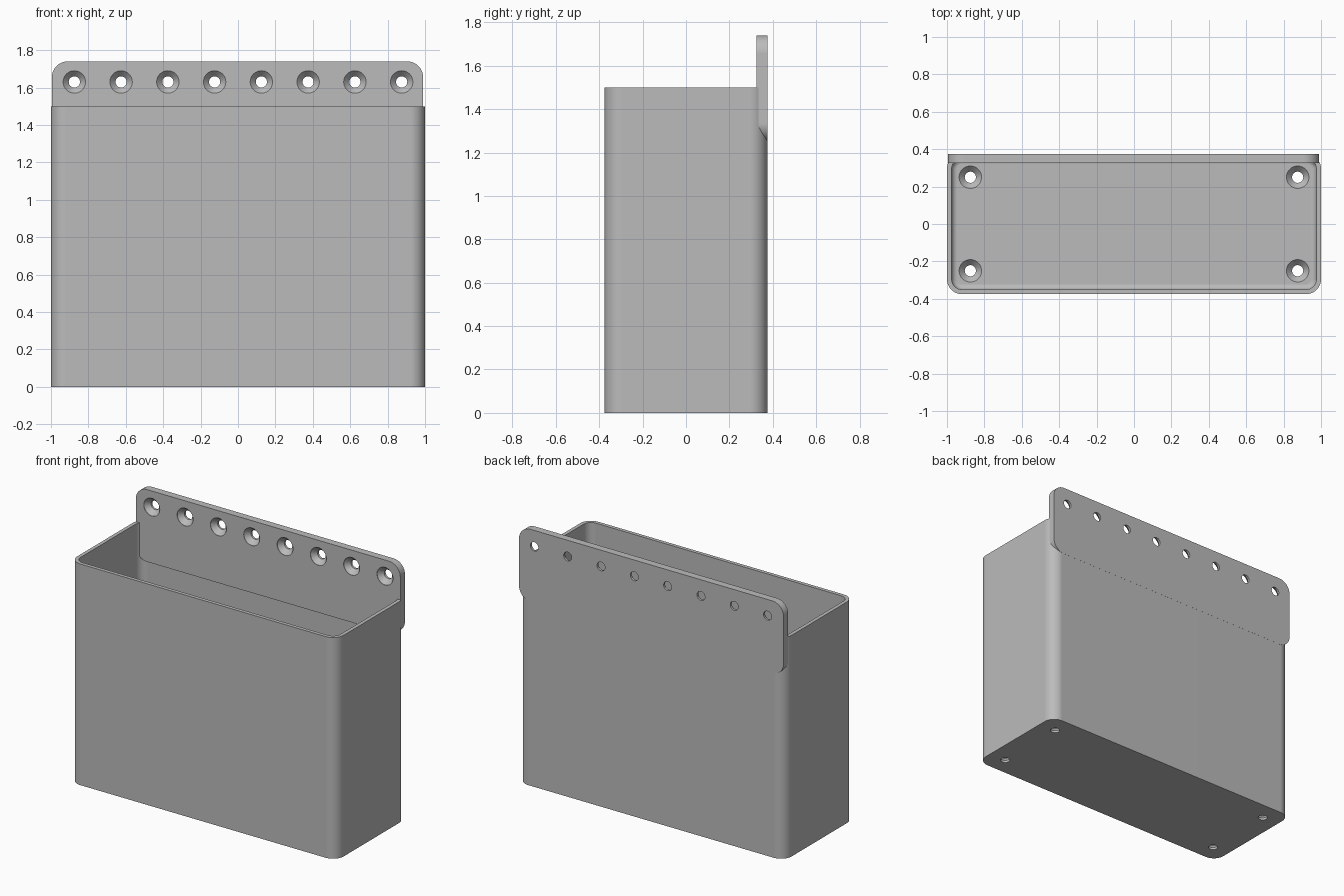
import bpy, bmesh
from math import pi, sin, cos
from mathutils import Matrix, Vector

cube = bpy.data.objects.get("Cube")
if cube:
    bpy.data.objects.remove(cube, do_unlink=True)

grey = bpy.data.materials.new("plain grey")
grey.use_nodes = True
grey.diffuse_color = (0.5, 0.5, 0.5, 1)
grey.node_tree.nodes["Principled BSDF"].inputs["Base Color"].default_value = (0.5, 0.5, 0.5, 1)

UPRIGHT = Matrix.Rotation(pi / 2, 4, "X")   # local z turns to the front
WALL, FLOOR, PLATE = 0.025, 0.05, 0.05


def rounded_rect(hx, hy, r, z, steps=10):
    """Ring of points around a rounded rectangle at height z."""
    ring = []
    for k, (sx, sy) in enumerate([(1, 1), (-1, 1), (-1, -1), (1, -1)]):
        for i in range(steps + 1):
            a = (k + i / steps) * pi / 2
            ring.append(Vector((sx * (hx - r) + r * cos(a), sy * (hy - r) + r * sin(a), z)))
    return ring


def circle(r, z, sides=40):
    return [Vector((r * cos(2 * pi * i / sides), r * sin(2 * pi * i / sides), z)) for i in range(sides)]


def loft(bm, rings, matrix=Matrix()):
    """Skin a stack of rings and cap both ends."""
    rows = [[bm.verts.new(matrix @ p) for p in ring] for ring in rings]
    n = len(rows[0])
    for low, high in zip(rows, rows[1:]):
        for i in range(n):
            j = (i + 1) % n
            bm.faces.new((low[i], low[j], high[j], high[i]))
    bm.faces.new(rows[0][::-1])
    bm.faces.new(rows[-1])


def finish(bm, name):
    bmesh.ops.recalc_face_normals(bm, faces=bm.faces)
    mesh = bpy.data.meshes.new(name)
    bm.to_mesh(mesh)
    bm.free()
    mesh.materials.append(grey)
    obj = bpy.data.objects.new(name, mesh)
    bpy.context.collection.objects.link(obj)
    return obj


def drill(obj, placements, depth):
    """Cut countersunk screw holes, wide end along local +z."""
    bm = bmesh.new()
    profile = [(0.03, -0.02), (0.03, depth * 0.3), (0.06, depth * 0.95), (0.06, depth + 0.02)]
    for m in placements:
        loft(bm, [circle(r, z) for r, z in profile], m)
    cutter = finish(bm, obj.name + "_drill")
    cutter.hide_render = True
    mod = obj.modifiers.new("screw holes", "BOOLEAN")
    mod.operation, mod.solver, mod.object = "DIFFERENCE", "EXACT", cutter
    bpy.ops.object.select_all(action="DESELECT")
    bpy.context.view_layer.objects.active = obj
    obj.select_set(True)
    bpy.ops.object.modifier_apply(modifier=mod.name)
    bpy.data.objects.remove(cutter, do_unlink=True)
    bpy.ops.object.shade_smooth_by_angle(angle=pi / 6)
    obj.modifiers.new("flat walls", "WEIGHTED_NORMAL").keep_sharp = True


# Open bin: outside, rim, inside wall, filleted floor
HX, HY, HZ, R, FILLET = 1.0, 0.375, 1.5, 0.08, 0.03
rings = [rounded_rect(HX, HY, R, 0), rounded_rect(HX, HY, R, HZ),
         rounded_rect(HX - WALL, HY - WALL, R - WALL, HZ)]
for i in range(6):
    a = i / 5 * pi / 2
    inset = WALL + FILLET * (1 - cos(a))
    rings.append(rounded_rect(HX - inset, HY - inset, R - inset, FLOOR + FILLET * (1 - sin(a))))
bm = bmesh.new()
loft(bm, rings)
bin_body = finish(bm, "bin_body")
drill(bin_body, [Matrix.Translation((x, y, 0)) for x in (-0.875, 0.875) for y in (-0.25, 0.25)], FLOOR)

# Mounting plate along the back edge
back = HY + 0.0005
bm = bmesh.new()
loft(bm, [rounded_rect(0.9925, 0.245, 0.085, z) for z in (0, PLATE)],
     Matrix.Translation((-0.0025, back, 1.495)) @ UPRIGHT)
plate = finish(bm, "mounting_plate")
drill(plate, [Matrix.Translation((-0.875 + 0.25 * i, back, 1.63)) @ UPRIGHT for i in range(8)], PLATE)
